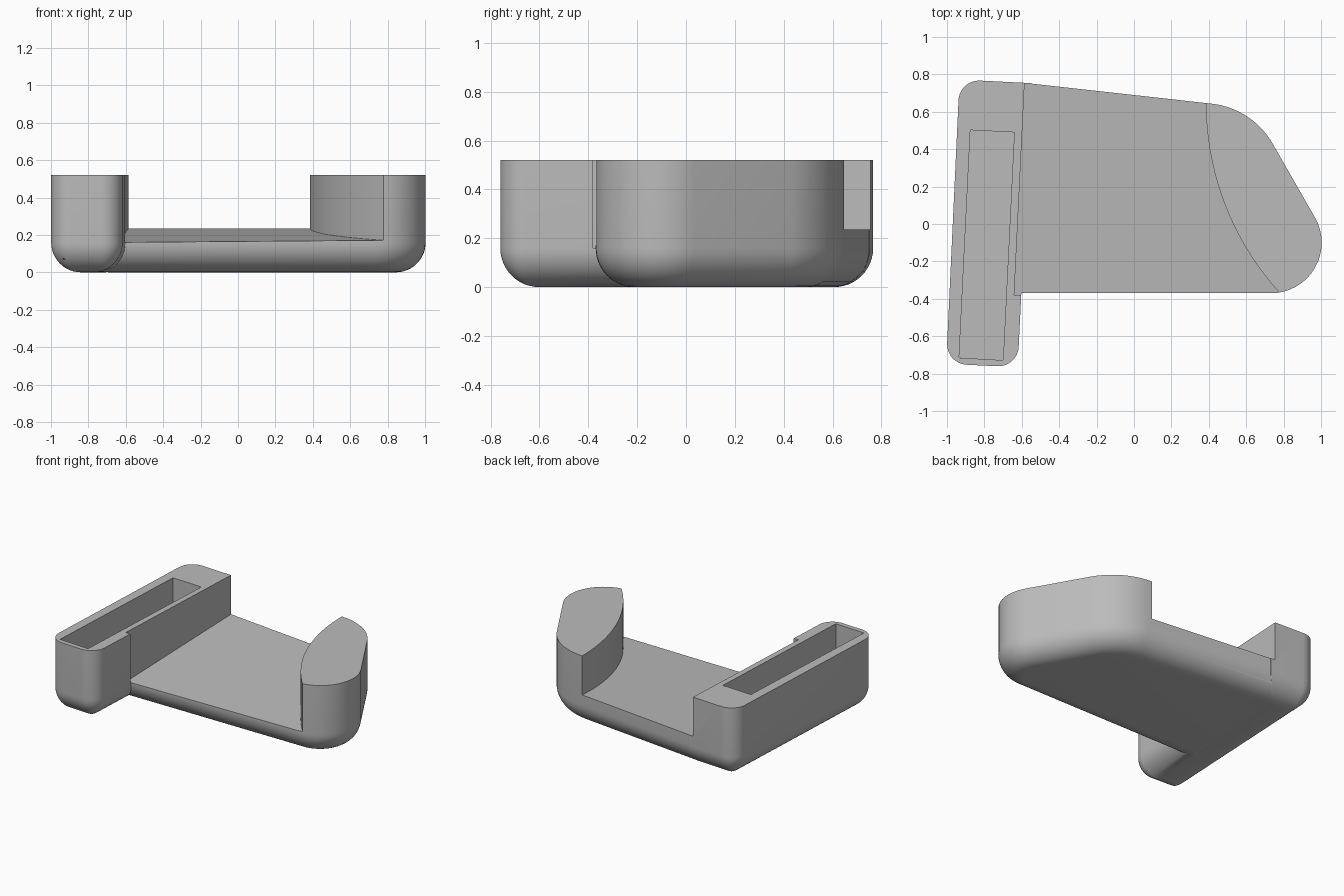
import bpy, bmesh, math
from mathutils import Vector

if "Cube" in bpy.data.objects:
    bpy.data.objects.remove(bpy.data.objects["Cube"], do_unlink=True)

HEIGHT, FILLET, STEPS, ARC = 0.52, 0.16, 12, 16

grey = bpy.data.materials.new("plain grey")
grey.use_nodes = True
grey.diffuse_color = (0.5, 0.5, 0.5, 1)
grey.node_tree.nodes["Principled BSDF"].inputs["Base Color"].default_value = (0.5, 0.5, 0.5, 1)


def rounded_outline(corners, inset):
    """Inset a clockwise convex outline of (x, y, radius) and round its corners."""
    pts = [Vector(c[:2]) for c in corners]
    n = len(pts)
    out = []
    for i, (p, c) in enumerate(zip(pts, corners)):
        d1 = (p - pts[i - 1]).normalized()
        d2 = (pts[(i + 1) % n] - p).normalized()
        n1, n2 = Vector((d1.y, -d1.x)), Vector((d2.y, -d2.x))   # inward
        bis = (n1 + n2) / (1 + n1.dot(n2))
        r = max(c[2] - inset, 0.004)
        centre = p + bis * (inset + r)
        a1 = math.atan2(-n1.y, -n1.x)
        turn = d1.angle(d2)
        for k in range(ARC + 1):
            a = a1 - turn * k / ARC
            out.append(centre + r * Vector((math.cos(a), math.sin(a))))
    return out


def loft(name, rings):
    """Closed solid through rings of 3D points."""
    bm = bmesh.new()
    loops = [[bm.verts.new(p) for p in ring] for ring in rings]
    for a, b in zip(loops, loops[1:]):
        for i in range(len(a)):
            j = (i + 1) % len(a)
            bm.faces.new((a[i], a[j], b[j], b[i]))
    bm.faces.new(loops[0])
    bm.faces.new(loops[-1])
    bmesh.ops.recalc_face_normals(bm, faces=bm.faces)
    mesh = bpy.data.meshes.new(name)
    bm.to_mesh(mesh)
    bm.free()
    mesh.materials.append(grey)
    ob = bpy.data.objects.new(name, mesh)
    bpy.context.collection.objects.link(ob)
    return ob


def tub(name, corners):
    """Upright block with a filleted bottom edge."""
    rings = []
    for k in range(STEPS + 1):
        a = math.pi / 2 * k / STEPS
        z, inset = FILLET * (1 - math.cos(a)), FILLET * (1 - math.sin(a))
        rings.append([(p.x, p.y, z) for p in rounded_outline(corners, inset)])
    rings.append([(p.x, p.y, HEIGHT) for p in rounded_outline(corners, 0)])
    return loft(name, rings)


def combine(target, other, operation):
    mod = target.modifiers.new(operation.lower(), "BOOLEAN")
    mod.object, mod.operation, mod.solver = other, operation, "EXACT"
    bpy.context.view_layer.objects.active = target
    bpy.ops.object.modifier_apply(modifier=mod.name)
    bpy.data.objects.remove(other, do_unlink=True)


# Main body and side bar
cradle = tub("cradle_body", [(-0.83, 0.767, 0), (-0.58, 0.754, 0), (0.633, 0.619, 0.43),
                             (1.199, -0.37, 0.27), (-0.85, -0.37, 0)])
bar = tub("side_bar", [(-1.004, -0.747, 0.11), (-0.933, 0.772, 0.11),
                       (-0.547, 0.753, 0), (-0.622, -0.766, 0.11)])
combine(cradle, bar, "UNION")

# Sloping tray with a curved right-hand wall
outline = [(-0.5755, 0.95), (-0.6405, -0.38)]
for k in range(33):
    y = -0.38 + 1.33 * k / 32
    outline.append((1.885 - math.sqrt(2.25 - (y - 0.645) ** 2), y))
floor = [(x, y, 0.235 + 0.0664 * (0.118 * (x + 0.58) + 0.993 * (y - 0.755))) for x, y in outline]
tray = loft("tray_cutter", [floor, [(x, y, 0.8) for x, y in outline]])
tray.hide_render = True
combine(cradle, tray, "DIFFERENCE")

# Long slot in the side bar
slot_outline = [(-0.875, 0.502), (-0.64, 0.49), (-0.70, -0.728), (-0.935, -0.715)]
slot = loft("slot_cutter", [[(x, y, z) for x, y in slot_outline] for z in (0.07, 0.8)])
slot.hide_render = True
combine(cradle, slot, "DIFFERENCE")

# Smooth fillets, crisp edges
bpy.ops.object.select_all(action="DESELECT")
cradle.select_set(True)
bpy.context.view_layer.objects.active = cradle
bpy.ops.object.shade_smooth_by_angle(angle=math.radians(30))
